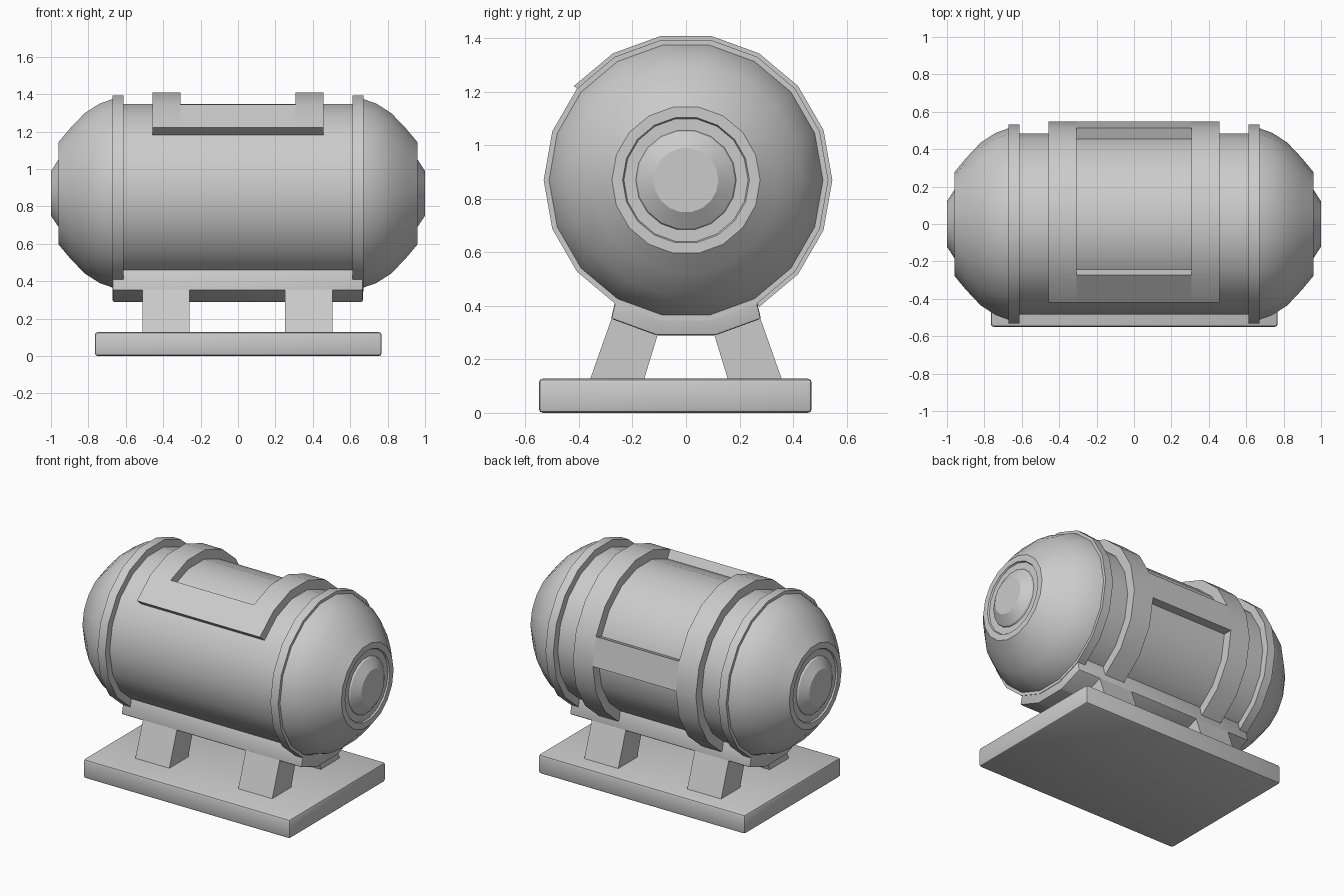
import bpy, bmesh
from math import sin, cos, radians

if "Cube" in bpy.data.objects:
    bpy.data.objects.remove(bpy.data.objects["Cube"])

AXIS_Z, SIDES = 0.87, 18


def finish(name, verts, faces, bevel=0.0):
    me = bpy.data.meshes.new(name)
    me.from_pydata(verts, [], faces)
    bm = bmesh.new()
    bm.from_mesh(me)
    bmesh.ops.recalc_face_normals(bm, faces=bm.faces)
    if bevel:
        bmesh.ops.bevel(bm, geom=bm.edges[:], offset=bevel, segments=2,
                        profile=0.5, affect='EDGES')
    bm.to_mesh(me)
    bm.free()
    ob = bpy.data.objects.new(name, me)
    bpy.context.collection.objects.link(ob)
    bpy.ops.object.select_all(action='DESELECT')
    ob.select_set(True)
    bpy.context.view_layer.objects.active = ob
    bpy.ops.object.shade_smooth_by_angle(angle=radians(30))
    return ob


def ring_point(x, r, deg):
    return (x, r * cos(radians(deg)), AXIS_Z + r * sin(radians(deg)))


def lathe(name, profile):
    """Revolve (x, radius) points around the tank axis and cap both ends."""
    n, k = SIDES, len(profile)
    verts = [ring_point(x, r, 360 * i / n) for x, r in profile for i in range(n)]
    faces = [(j * n + i, j * n + (i + 1) % n, (j + 1) * n + (i + 1) % n, (j + 1) * n + i)
             for j in range(k - 1) for i in range(n)]
    faces += [tuple(range(n)), tuple(range((k - 1) * n, k * n))]
    return finish(name, verts, faces)


def arc_band(name, x0, x1, a0, a1, r_in=0.48, r_out=0.547):
    """Rectangular band wrapped around the tank from angle a0 to a1."""
    n = (a1 - a0) // 20 + 1
    verts = []
    for i in range(n):
        a = a0 + 20 * i
        verts += [ring_point(x, r, a) for x, r in
                  ((x0, r_in), (x1, r_in), (x1, r_out), (x0, r_out))]
    faces = [(4 * i + j, 4 * i + (j + 1) % 4, 4 * i + 4 + (j + 1) % 4, 4 * i + 4 + j)
             for i in range(n - 1) for j in range(4)]
    faces += [(0, 1, 2, 3), tuple(range(4 * n - 4, 4 * n))]
    return finish(name, verts, faces)


def prism(name, x0, x1, section, bevel):
    """Extrude a (y, z) section along x."""
    n = len(section)
    verts = [(x, y, z) for x in (x0, x1) for y, z in section]
    faces = [(i, (i + 1) % n, n + (i + 1) % n, n + i) for i in range(n)]
    faces += [tuple(range(n)), tuple(range(n, 2 * n))]
    return finish(name, verts, faces, bevel)


# Tank cylinder
lathe("tank_body", [(-0.63, 0.485), (0.63, 0.485)])

# Flanges and domed ends with a grooved centre cap
dome = [(0.65, 0.517), (0.67, 0.512), (0.74, 0.487), (0.82, 0.435), (0.90, 0.350),
        (0.96, 0.277), (0.96, 0.237), (0.95, 0.232), (0.95, 0.188),
        (0.96, 0.183), (1.0, 0.121)]
for side, s in (("left", -1), ("right", 1)):
    lathe(side + "_flange", [(s * 0.612, 0.532), (s * 0.67, 0.532)])
    lathe(side + "_dome", [(s * x, r) for x, r in dome])
    # Straps wrapping from the upper front over the back
    arc_band(side + "_strap", s * 0.308, s * 0.456, -60, 140)

# Cross bars joining the straps
arc_band("front_cross_bar", -0.308, 0.308, 120, 140)
arc_band("back_cross_bar", -0.308, 0.308, 0, 20)

# Saddle under the tank
prism("saddle", -0.67, 0.667,
      [(-0.25, 0.48), (-0.28, 0.352), (-0.11, 0.29),
       (0.11, 0.29), (0.28, 0.352), (0.25, 0.48)], 0.008)

# Four splayed legs
for side, s in (("front", -1), ("back", 1)):
    for end, x in (("left", -0.385), ("right", 0.378)):
        prism(f"{side}_{end}_leg", x - 0.126, x + 0.126,
              [(s * 0.362, 0.115), (s * 0.16, 0.115),
               (s * 0.10, 0.31), (s * 0.272, 0.37)], 0.0)

# Base plate
prism("base_plate", -0.765, 0.768,
      [(-0.55, 0.0), (0.47, 0.0), (0.47, 0.128), (-0.55, 0.128)], 0.015)
